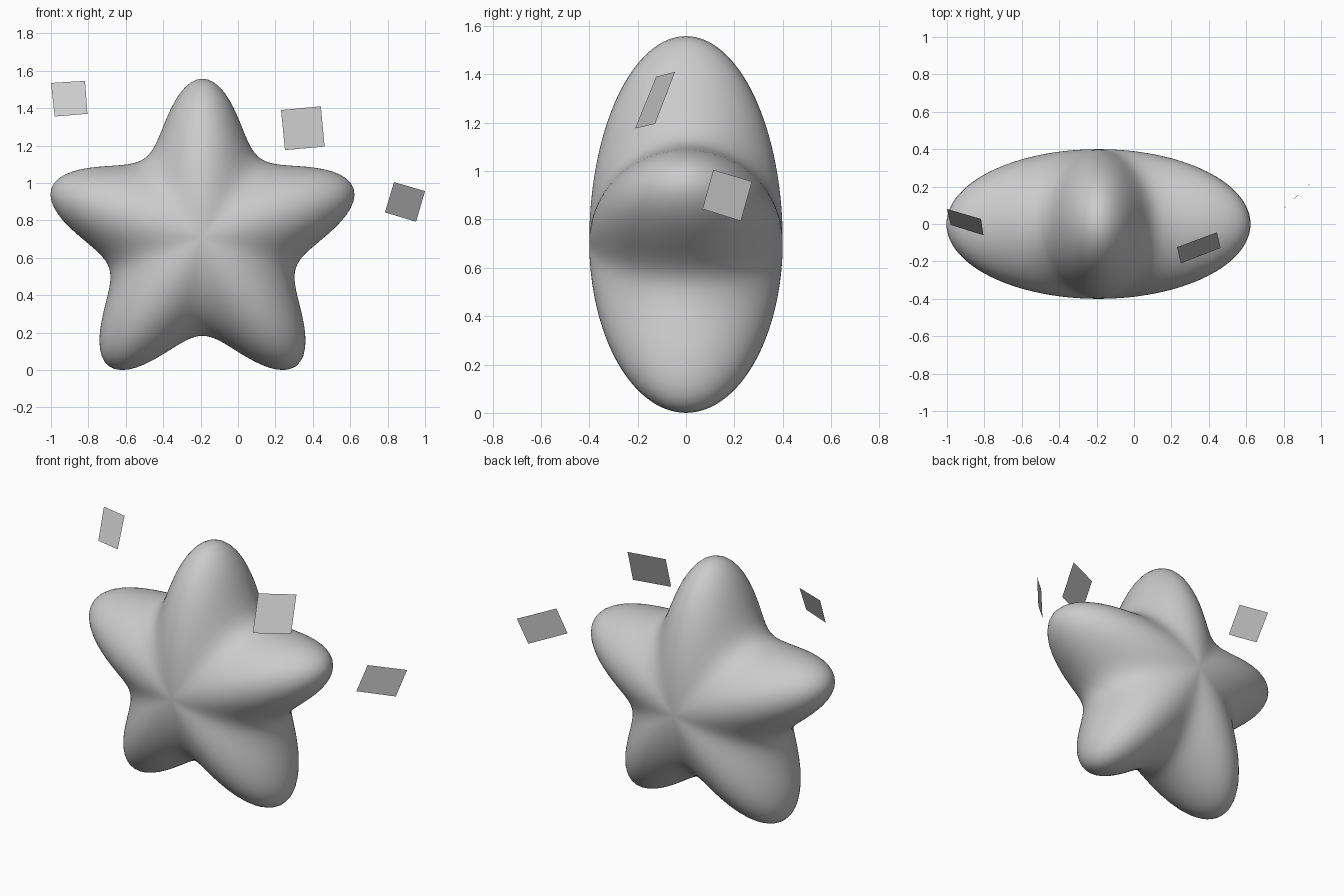
import bpy, bmesh
from math import cos, atan2, pi

if "Cube" in bpy.data.objects:
    bpy.data.objects.remove(bpy.data.objects["Cube"])

def add_object(name, bm):
    mesh = bpy.data.meshes.new(name)
    bm.to_mesh(mesh)
    bm.free()
    obj = bpy.data.objects.new(name, mesh)
    bpy.context.collection.objects.link(obj)
    return obj

# Puffy five-armed star: a sphere whose radius swells and shrinks around the y axis
CENTRE_X, CENTRE_Z, DEPTH = -0.19, 0.708, 0.40
bm = bmesh.new()
bmesh.ops.create_uvsphere(bm, u_segments=160, v_segments=64, radius=1)
for v in bm.verts:
    x, up, d = v.co
    angle = atan2(up, x) - pi / 2
    r = 1 / (1.541 - 0.364 * cos(5 * angle))
    v.co = (CENTRE_X + x * r, -DEPTH * d, CENTRE_Z + up * r)
bmesh.ops.recalc_face_normals(bm, faces=bm.faces)
star = add_object("star_body", bm)
bpy.context.view_layer.objects.active = star
star.select_set(True)
bpy.ops.object.shade_smooth_by_angle(angle=0.7)

# Small flat squares floating around the star
def floating_square(name, corners):
    bm = bmesh.new()
    bm.faces.new([bm.verts.new(c) for c in corners])
    return add_object(name, bm)

floating_square("left_square", [(-0.98, -0.005, 1.356), (-0.805, -0.06, 1.37),
                                (-0.818, 0.027, 1.546), (-1.0, 0.08, 1.535)])
floating_square("upper_right_square", [(0.251, -0.21, 1.176), (0.463, -0.128, 1.195),
                                       (0.443, -0.045, 1.41), (0.23, -0.124, 1.39)])
floating_square("right_square", [(0.786, 0.068, 0.843), (0.952, 0.227, 0.793),
                                 (1.0, 0.273, 0.957), (0.834, 0.113, 1.005)])
